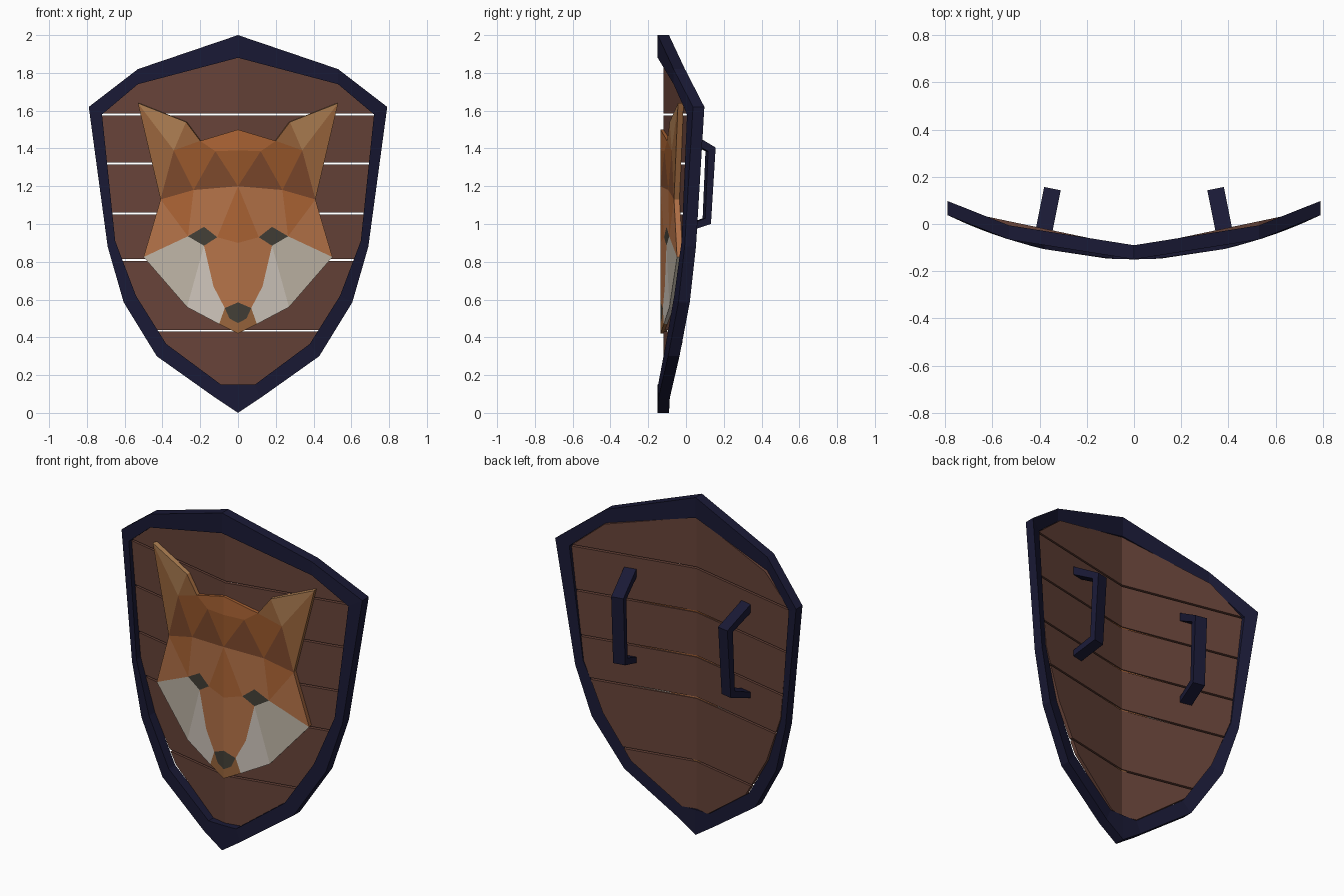
import bpy, bmesh
from mathutils import Vector

if "Cube" in bpy.data.objects:
    bpy.data.objects.remove(bpy.data.objects["Cube"])


def material(name, rgb):
    m = bpy.data.materials.new(name)
    m.diffuse_color = (*rgb, 1)
    m.use_nodes = True
    m.node_tree.nodes["Principled BSDF"].inputs["Base Color"].default_value = m.diffuse_color
    return m


def finish(name, bm, mats, thickness=0.0):
    """Turn a right-hand half mesh into a mirrored, optionally thickened object."""
    me = bpy.data.meshes.new(name)
    bm.to_mesh(me)
    bm.free()
    for m in mats:
        me.materials.append(m)
    ob = bpy.data.objects.new(name, me)
    bpy.context.collection.objects.link(ob)
    mirror = ob.modifiers.new("mirror", 'MIRROR')
    mirror.use_clip = True
    if thickness:
        s = ob.modifiers.new("thickness", 'SOLIDIFY')
        s.thickness = thickness
        s.offset = -1
    return ob


def face_front(bm):
    bm.normal_update()
    for f in bm.faces:
        if f.normal.y > 0:
            f.normal_flip()


navy = material("navy_metal", (0.010, 0.010, 0.036))
wood = material("brown_wood", (0.135, 0.056, 0.040))

# Shield outline, right half, top to bottom (x, z)
outer = [(0, 2), (.53, 1.82), (.79, 1.62), (.69, .88), (.605, .585), (.43, .30), (.12, .08), (0, 0)]
inner = [(0, 1.88), (.53, 1.74), (.72, 1.58), (.65, .91), (.54, .62), (.38, .365), (.09, .15), (0, .15)]

# Rim: box section swept round the curved outline
bm = bmesh.new()
rings = []
for (xo, zo), (xi, zi) in zip(outer, inner):
    yo, yi = -.15 + .3 * xo * xo, -.15 + .3 * xi * xi
    rings.append([bm.verts.new(p) for p in
                  ((xo, yo, zo), (xo, yo + .06, zo), (xi, yi + .06, zi), (xi, yi, zi))])
for a, b in zip(rings, rings[1:]):
    for i in range(4):
        j = (i + 1) % 4
        bm.faces.new((a[i], a[j], b[j], b[i]))
bmesh.ops.recalc_face_normals(bm, faces=bm.faces)
finish("rim", bm, [navy])

# Planks: the folded panel cut into horizontal boards with narrow gaps
cuts = [1.9, 1.58, 1.32, 1.055, .81, .435, .1]
for n, (top, bottom) in enumerate(zip(cuts, cuts[1:])):
    bm = bmesh.new()
    bm.faces.new([bm.verts.new((x, -.12 + .21 * x, z)) for x, z in inner])
    for z, d in ((top - .005, 1), (bottom + .005, -1)):
        bmesh.ops.bisect_plane(bm, geom=bm.verts[:] + bm.edges[:] + bm.faces[:],
                               plane_co=(0, 0, z), plane_no=(0, 0, d), clear_outer=True)
    face_front(bm)
    finish(f"plank_{n + 1}", bm, [wood], .02)

# Handles: bent bar profile (y, z), leaning square to the plank
profile = [(-.025, 1.51), (.15, 1.405), (.125, 1.0), (-.025, .95),
           (-.025, .985), (.095, 1.03), (.11, 1.385), (-.025, 1.46)]
bm = bmesh.new()
face = bm.faces.new([bm.verts.new((.345 - .2 * (y + .02), y - .007, z)) for y, z in profile])
new = bmesh.ops.extrude_face_region(bm, geom=[face])["geom"]
bmesh.ops.translate(bm, verts=[v for v in new if isinstance(v, bmesh.types.BMVert)],
                    vec=Vector((.07, .014, 0)))
bmesh.ops.recalc_face_normals(bm, faces=bm.faces)
finish("handles", bm, [navy])

# Fox relief: named points of the right half (x, z)
P = dict(A=(0, 1.5), B=(.20, 1.44), C=(.275, 1.54), D=(.53, 1.64), E=(.41, 1.13), F=(.5, .825),
         G=(.27, .56), K=(.10, .47), M=(0, .42), N=(0, .475), O=(0, .585), Y=(0, .90), H=(0, 1.2),
         X=(0, 1.39), I=(.12, 1.385), J=(.235, 1.18), L=(.34, 1.39), Q=(.11, .93), R=(.18, .985),
         S=(.265, .935), T=(.18, .885), U=(.13, .67), V=(.07, .555), W=(.045, .50))
# Facets grouped by colour
groups = [
    ("orange", (.42, .13, .035), "AIX ABI HQY JES"),
    ("deep_orange", (.31, .095, .024), "XIH BJI BLJ"),
    ("russet", (.20, .065, .025), "HIJ LEJ"),
    ("light_orange", (.46, .17, .065), "HJQ JRQ JSR EFS YQU YUO QTU UVO"),
    ("ear_tan", (.42, .21, .085), "CDL"),
    ("ear_brown", (.32, .13, .045), "BCL DEL VKW WKM WMN"),
    ("cream", (.52, .46, .38), "SFT TFG"),
    ("pale_cream", (.62, .56, .50), "TGU UGV VGK"),
    ("eye_and_nose", (.055, .05, .038), "QTSR OVWN"),
]
bm = bmesh.new()
verts = {k: bm.verts.new((x, -.135 + .175 * x, z)) for k, (x, z) in P.items()}
for i, (_, _, facets) in enumerate(groups):
    for f in facets.split():
        bm.faces.new([verts[c] for c in f]).material_index = i
face_front(bm)
finish("fox_relief", bm, [material(n, c) for n, c, _ in groups], .03)
